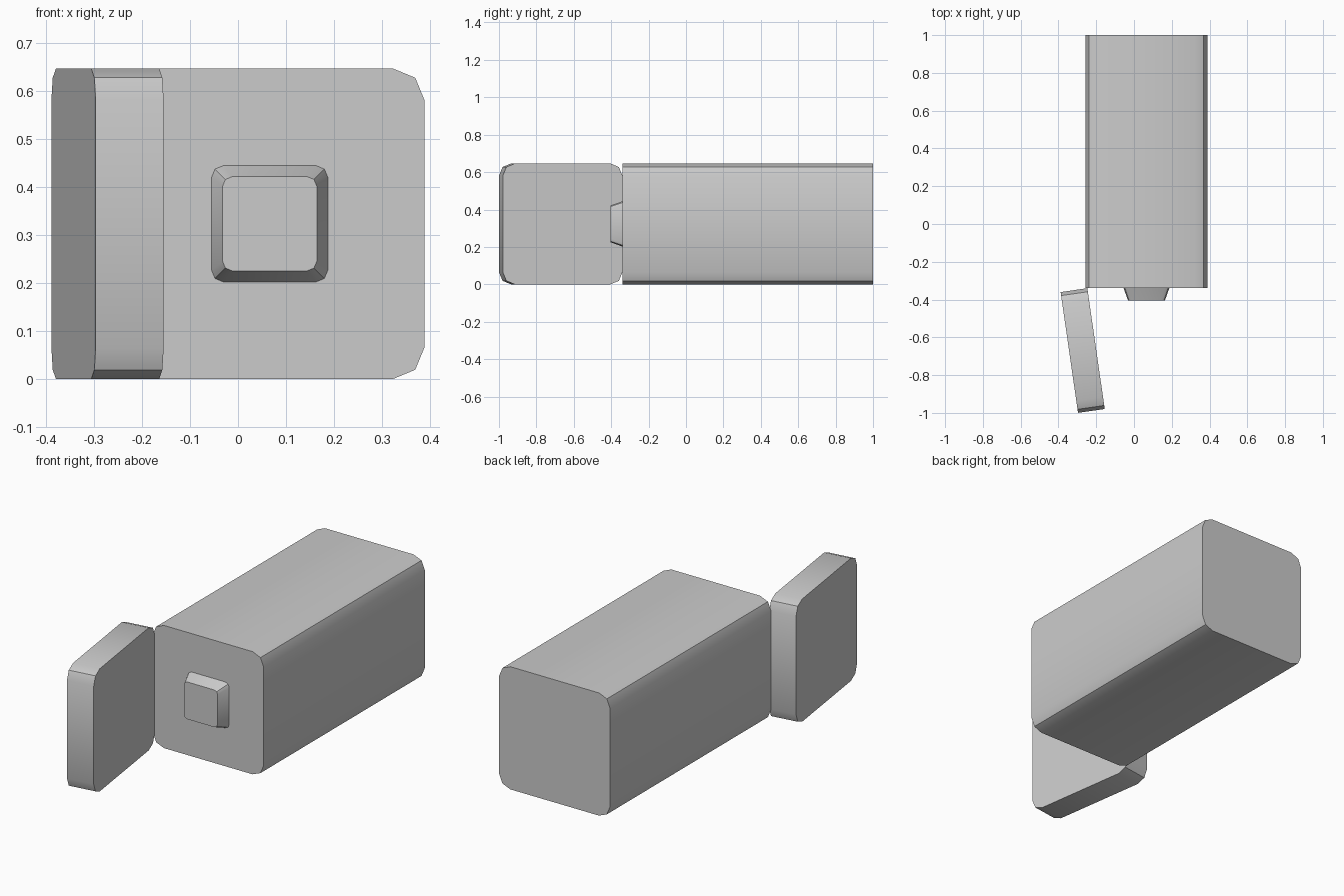
import bpy, bmesh
from math import sin, cos, pi, radians

if "Cube" in bpy.data.objects:
    bpy.data.objects.remove(bpy.data.objects["Cube"])

SIDE = 0.646   # width and height of the box
MID_X = 0.065  # centre line of the box
FRONT = -0.34  # front face of the box


def rounded_square(side, y, cx, cz):
    """Square in the xz plane with two-segment rounded corners."""
    r = side * 0.1
    h = side / 2 - r
    pts = []
    for q, (sx, sz) in enumerate([(1, 1), (-1, 1), (-1, -1), (1, -1)]):
        for k in range(3):
            a = q * pi / 2 + k * pi / 4
            pts.append((cx + sx * h + r * cos(a), y, cz + sz * h + r * sin(a)))
    return pts


def loft(name, back, front, cx, cz, location=(0, 0, 0), turn=0):
    """Block between two rounded squares, each given as (side, y)."""
    bm = bmesh.new()
    a, b = [[bm.verts.new(p) for p in rounded_square(s, y, cx, cz)]
            for s, y in (back, front)]
    n = len(a)
    bm.faces.new(a)
    bm.faces.new(b[::-1])
    for i in range(n):
        j = (i + 1) % n
        bm.faces.new((a[i], b[i], b[j], a[j]))
    bmesh.ops.recalc_face_normals(bm, faces=bm.faces[:])
    mesh = bpy.data.meshes.new(name)
    bm.to_mesh(mesh)
    bm.free()
    mesh.shade_smooth()
    mesh.set_sharp_from_angle(angle=radians(30))
    ob = bpy.data.objects.new(name, mesh)
    ob.location = location
    ob.rotation_euler.z = turn
    bpy.context.collection.objects.link(ob)
    return ob


# Long box
loft("box_body", (SIDE, 1.0), (SIDE, FRONT), MID_X, SIDE / 2)

# Tapered button on the front face
loft("front_button", (0.242, FRONT), (0.196, -0.404), MID_X + 0.001, SIDE / 2)

# Open door, swung about its hinge on the left front edge
loft("door", (SIDE, 0), (SIDE, -0.143), SIDE / 2, SIDE / 2,
     location=(-0.247, FRONT, 0), turn=radians(-81.8))
